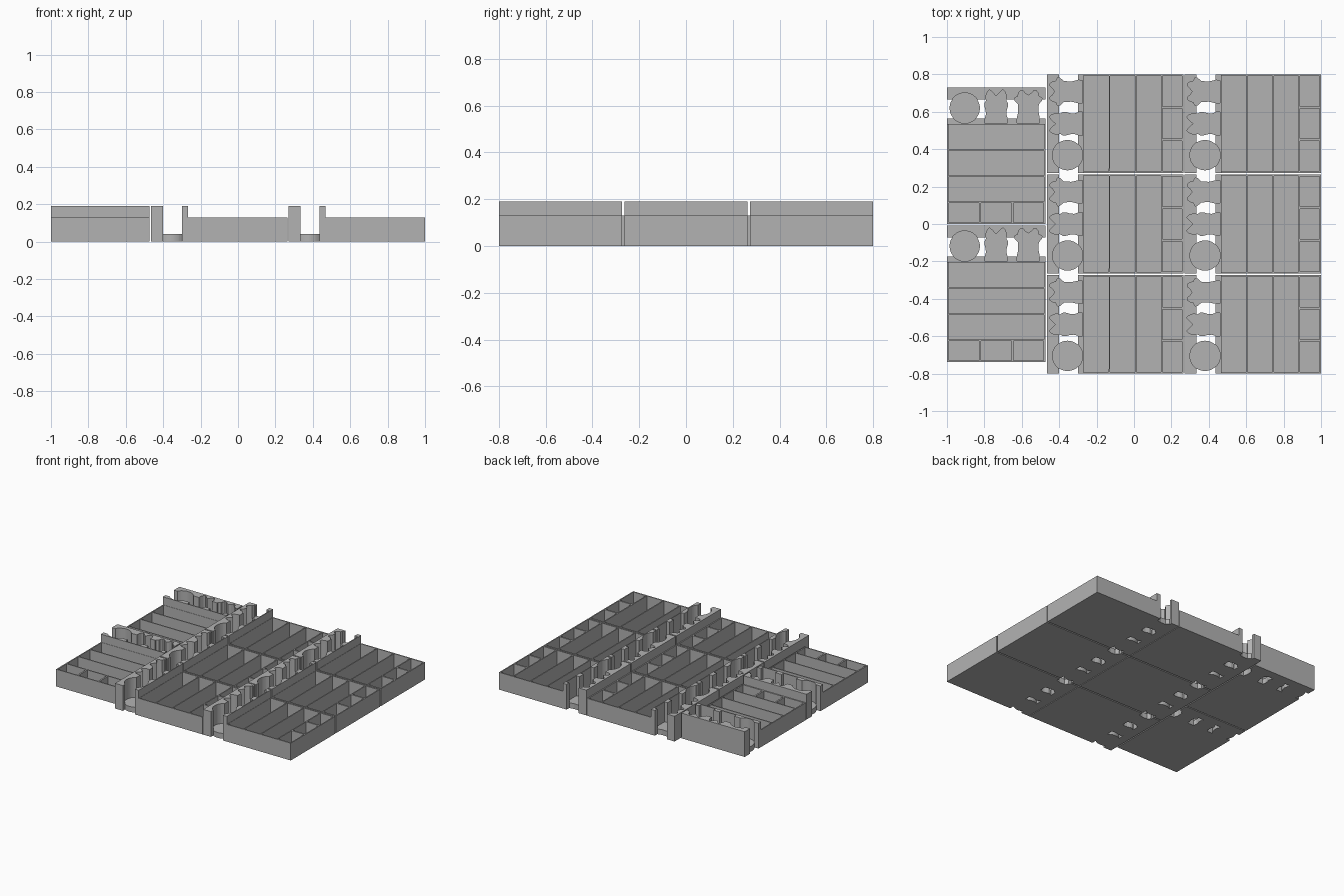
import bpy, bmesh, math
from mathutils import Matrix

if "Cube" in bpy.data.objects:
    bpy.data.objects.remove(bpy.data.objects["Cube"])

W, L = 0.527, 0.73            # tray width and length
BODY, RIM, PLUG = 0.13, 0.19, 0.04   # heights
FLOOR = 0.01

mat = bpy.data.materials.new("plain grey")
mat.diffuse_color = (0.45, 0.45, 0.45, 1)
mat.use_nodes = True
mat.node_tree.nodes["Principled BSDF"].inputs["Base Color"].default_value = mat.diffuse_color


def make(name, bm, hidden=False):
    bmesh.ops.recalc_face_normals(bm, faces=bm.faces)
    me = bpy.data.meshes.new(name)
    bm.to_mesh(me)
    bm.free()
    me.materials.append(mat)
    ob = bpy.data.objects.new(name, me)
    bpy.context.collection.objects.link(ob)
    ob.hide_render = hidden
    return ob


def prism(bm, pts, vec):
    """Extrude a closed 3D outline along vec."""
    f = bm.faces.new([bm.verts.new(p) for p in pts])
    r = bmesh.ops.extrude_face_region(bm, geom=[f])
    bmesh.ops.translate(bm, vec=vec, verts=[v for v in r["geom"] if isinstance(v, bmesh.types.BMVert)])


def box(bm, u0, u1, v0, v1, z0, z1):
    prism(bm, [(u0, v0, z0), (u1, v0, z0), (u1, v1, z0), (u0, v1, z0)], (0, 0, z1 - z0))


# token outlines: one disc and two horned figures (half width, v)
disc = [(0.095 + 0.081 * math.cos(a * math.pi / 24), 0.62 + 0.081 * math.sin(a * math.pi / 24))
        for a in range(48)]
half_a = [(.062, .54), (.062, .562), (.055, .585), (.056, .605), (.063, .63), (.063, .645),
          (.054, .66), (.055, .685), (.046, .708), (.036, .718), (.024, .708)]
half_b = [(.06, .54), (.061, .57), (.054, .6), (.056, .64), (.074, .66), (.074, .674),
          (.056, .682), (.052, .7), (.042, .714), (.03, .714), (.018, .7)]


def mirrored(half, cu, notch):
    return ([(cu + h, v) for h, v in half] + [(cu, notch)]
            + [(cu - h, v) for h, v in reversed(half)])


tokens = [disc, mirrored(half_a, 0.263, 0.683), mirrored(half_b, 0.435, 0.687)]

# solid tray: stepped body and tall rear wall
bm = bmesh.new()
side = [(0, 0), (0.565, 0), (0.565, RIM), (0.533, RIM), (0.533, BODY), (0, BODY)]
prism(bm, [(0, v, z) for v, z in side], (W, 0, 0))
box(bm, 0, W, 0.665, L, 0, RIM)
tray = make("tray", bm)

# low token seats
bm = bmesh.new()
for t in tokens:
    prism(bm, [(u, v, 0) for u, v in t], (0, 0, PLUG))
seats = make("token_seats", bm, True)

# cutter for token recesses above the seats
bm = bmesh.new()
for t in tokens:
    prism(bm, [(u, v, PLUG) for u, v in t], (0, 0, 0.3))
recess = make("token_recess_cutter", bm, True)

# cutter for long bays and small compartments
bm = bmesh.new()
for v0, v1 in ((0.120, 0.252), (0.260, 0.392), (0.400, 0.531)):
    box(bm, 0.008, W - 0.008, v0, v1, FLOOR, 0.18)
for i in range(3):
    u0 = 0.010 + i * 0.173
    box(bm, u0, u0 + 0.161, 0.008, 0.112, FLOOR, 0.18)
bays = make("bay_cutter", bm, True)

for tool, op in ((seats, 'UNION'), (recess, 'DIFFERENCE'), (bays, 'DIFFERENCE')):
    m = tray.modifiers.new(op, 'BOOLEAN')
    m.object, m.operation, m.solver = tool, op, 'EXACT'
dg = bpy.context.evaluated_depsgraph_get()
mesh = bpy.data.meshes.new_from_object(tray.evaluated_get(dg))
for ob in (tray, seats, recess, bays):
    bpy.data.objects.remove(ob)
mesh.name = "tray"


# place copies of the finished tray
def place(name, x, y, turn):
    ob = bpy.data.objects.new(name, mesh)
    ob.matrix_world = Matrix.Translation((x, y, 0)) @ Matrix.Rotation(turn, 4, 'Z')
    bpy.context.collection.objects.link(ob)


for i, y in enumerate((-0.738, 0.0)):
    place(f"left_tray_{i + 1}", -1.0, y, 0)
for c, x in enumerate((0.265, 1.0)):
    for r in range(3):
        place(f"column_{c + 1}_tray_{r + 1}", x, -0.8 + r * 0.5365, math.pi / 2)
